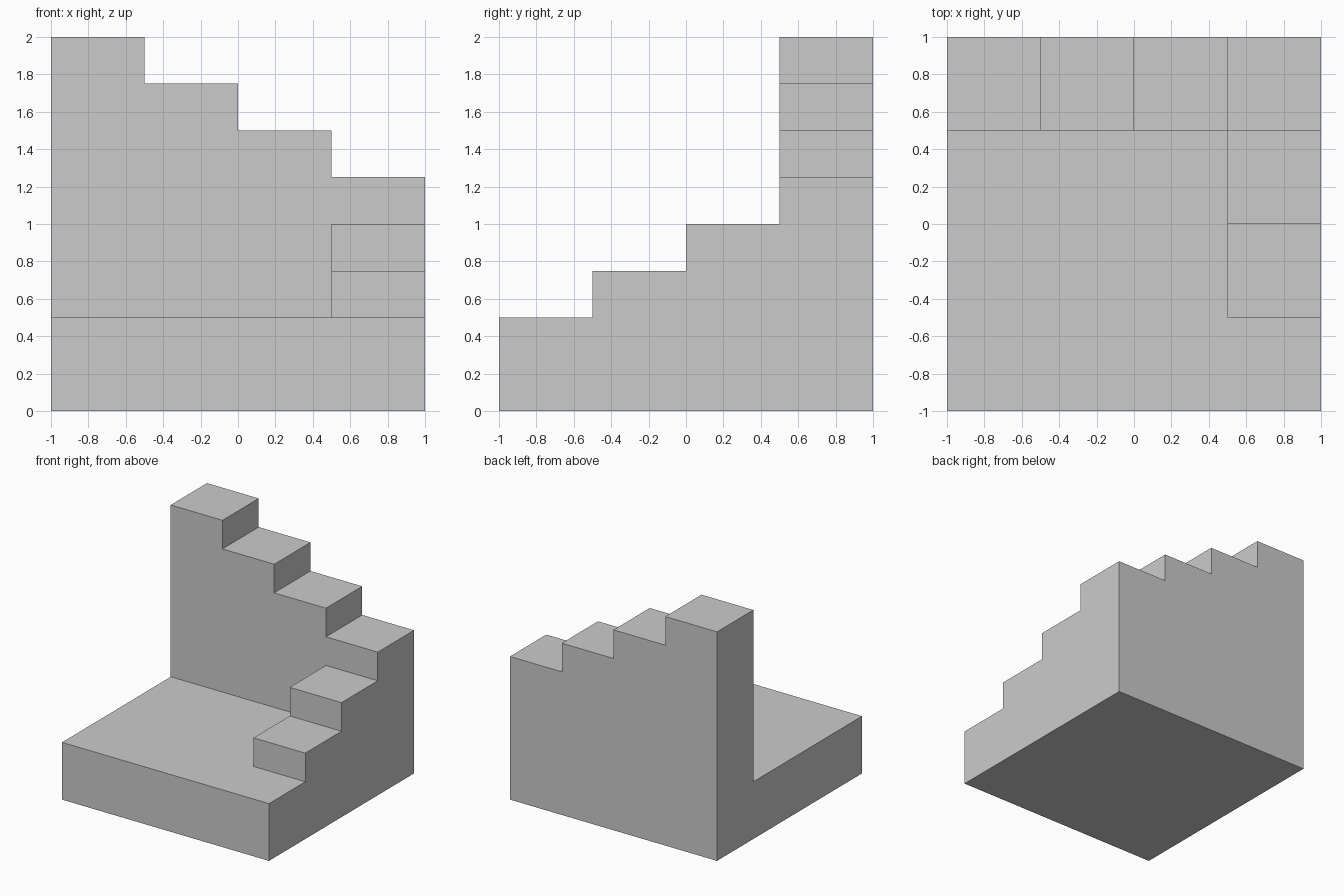
import bpy, bmesh
from math import radians
from mathutils import Vector

if "Cube" in bpy.data.objects:
    bpy.data.objects.remove(bpy.data.objects["Cube"])

STEP, RISE = 0.5, 0.25


def prism(name, profile, direction):
    """Extrude a closed planar profile along a direction into a solid."""
    bm = bmesh.new()
    face = bm.faces.new([bm.verts.new(p) for p in profile])
    ext = bmesh.ops.extrude_face_region(bm, geom=[face], use_keep_orig=True)
    moved = [g for g in ext["geom"] if isinstance(g, bmesh.types.BMVert)]
    bmesh.ops.translate(bm, verts=moved, vec=Vector(direction))
    bmesh.ops.recalc_face_normals(bm, faces=bm.faces)
    mesh = bpy.data.meshes.new(name)
    bm.to_mesh(mesh)
    bm.free()
    obj = bpy.data.objects.new(name, mesh)
    bpy.context.collection.objects.link(obj)
    return obj


def stair_profile(start, first_height, count):
    """Side outline (run, height) of a stair rising in the +run direction."""
    pts = [(start, 0)]
    for i in range(count):
        h = first_height + i * RISE
        pts += [(start + i * STEP, h), (start + (i + 1) * STEP, h)]
    return pts + [(start + count * STEP, 0)]


# Ground slab
model = prism("corner_staircase",
              [(-1, -1, 0), (1, -1, 0), (1, 1, 0), (-1, 1, 0)], (0, 0, 0.5))

# Right flight climbs towards the back, back flight climbs towards the left
right_flight = prism("right_flight",
                     [(0.5, y, z) for y, z in stair_profile(-0.5, 0.75, 3)],
                     (0.5, 0, 0))
back_flight = prism("back_flight",
                    [(-x, 0.5, z) for x, z in stair_profile(-1, 1.25, 4)],
                    (0, 0.5, 0))

# Fuse the flights into the slab
bpy.context.view_layer.objects.active = model
for part in (right_flight, back_flight):
    union = model.modifiers.new("union", 'BOOLEAN')
    union.operation = 'UNION'
    union.solver = 'EXACT'
    union.object = part
    bpy.ops.object.modifier_apply(modifier=union.name)
    bpy.data.objects.remove(part)

# Merge leftover coplanar faces
bm = bmesh.new()
bm.from_mesh(model.data)
bmesh.ops.remove_doubles(bm, verts=bm.verts, dist=1e-4)
bmesh.ops.dissolve_limit(bm, angle_limit=radians(1),
                         verts=bm.verts, edges=bm.edges)
bm.to_mesh(model.data)
bm.free()
